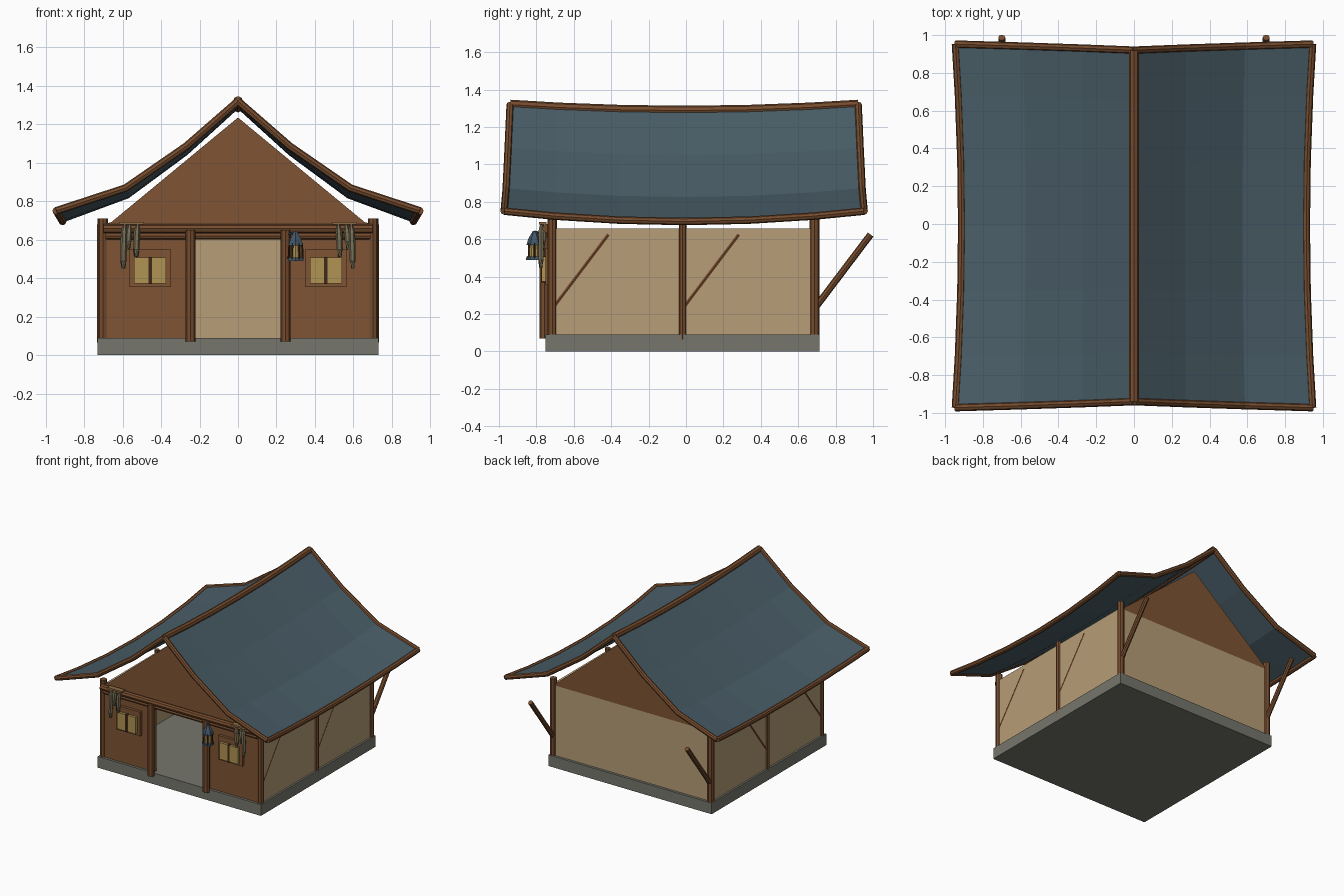
import bpy, bmesh
from mathutils import Vector

cube = bpy.data.objects.get("Cube")
if cube:
    bpy.data.objects.remove(cube, do_unlink=True)


def material(name, r, g, b):
    lin = [(c / 255 / 12.92 if c < 11 else ((c / 255 + 0.055) / 1.055) ** 2.4) for c in (r, g, b)]
    m = bpy.data.materials.new(name)
    m.use_nodes = True
    m.diffuse_color = (*lin, 1)
    m.node_tree.nodes["Principled BSDF"].inputs["Base Color"].default_value = (*lin, 1)
    return m


BLUE = material("slate blue cloth", 74, 94, 104)
WOOD = material("pole wood", 118, 76, 46)
PLANK = material("plank brown", 126, 84, 51)
CANVAS = material("tan canvas", 183, 158, 119)
STONE = material("grey stone", 118, 118, 109)
GLOW = material("warm yellow", 176, 147, 82)
DRIED = material("dried grey", 122, 113, 88)
DARK = material("dark brown", 66, 42, 24)
RACK = material("rack tan", 140, 108, 66)
IRON = material("lantern blue", 66, 86, 102)


def finish(name, bm, mat):
    bmesh.ops.recalc_face_normals(bm, faces=bm.faces)
    mesh = bpy.data.meshes.new(name)
    bm.to_mesh(mesh)
    bm.free()
    mesh.materials.append(mat)
    obj = bpy.data.objects.new(name, mesh)
    bpy.context.collection.objects.link(obj)
    return obj


def box(name, x0, x1, y0, y1, z0, z1, mat):
    bm = bmesh.new()
    bmesh.ops.create_cube(bm, size=1)
    for v in bm.verts:
        v.co = Vector(((x0 + x1) / 2 + v.co.x * (x1 - x0),
                       (y0 + y1) / 2 + v.co.y * (y1 - y0),
                       (z0 + z1) / 2 + v.co.z * (z1 - z0)))
    return finish(name, bm, mat)


def pole(name, points, radius, mat, sides=8):
    """Capped round pole through the points; radius may be one per point."""
    pts = [Vector(p) for p in points]
    radii = radius if isinstance(radius, (list, tuple)) else [radius] * len(pts)
    bm = bmesh.new()
    rings = []
    for i, p in enumerate(pts):
        along = pts[min(i + 1, len(pts) - 1)] - pts[max(i - 1, 0)]
        rot = along.to_track_quat('Z', 'Y').to_matrix().to_4x4()
        rot.translation = p
        rings.append(bmesh.ops.create_circle(bm, segments=sides, radius=radii[i], matrix=rot)["verts"])
    for a, b in zip(rings, rings[1:]):
        for k in range(sides):
            j = (k + 1) % sides
            bm.faces.new((a[k], a[j], b[j], b[k]))
    bm.faces.new(rings[0])
    bm.faces.new(rings[-1])
    return finish(name, bm, mat)


def panel(name, outline, y0, y1, mat):
    """Extrude an x-z outline from y0 to y1."""
    bm = bmesh.new()
    face = bm.faces.new([bm.verts.new((x, y0, z)) for x, z in outline])
    new = bmesh.ops.extrude_face_region(bm, geom=[face])["geom"]
    bmesh.ops.translate(bm, vec=(0, y1 - y0, 0),
                        verts=[v for v in new if isinstance(v, bmesh.types.BMVert)])
    return finish(name, bm, mat)


# Base slab and canvas walls
box("floor_slab", -0.73, 0.73, -0.75, 0.715, 0, 0.09, STONE)
box("back_canvas", -0.70, 0.70, 0.665, 0.695, 0.085, 0.655, CANVAS)
for s, side in ((1, "left"), (-1, "right")):
    x0, x1 = sorted((s * 0.69, s * 0.715))
    box(side + "_canvas", x0, x1, -0.70, 0.69, 0.085, 0.658, CANVAS)

# Plank front with door opening, and rear gable
half = [(0.235, 0.085), (0.71, 0.085), (0.71, 0.68), (0.66, 0.69)]
mirror = [(-x, z) for x, z in reversed(half)]
panel("front_wall", half + [(0, 1.235)] + mirror + [(-0.235, 0.605), (0.235, 0.605)],
      -0.73, -0.705, PLANK)
panel("rear_gable", [(0.70, 0.655), (0, 1.235), (-0.70, 0.655)], 0.67, 0.695, PLANK)

# Posts and slanted braces
for s, side in ((1, "left"), (-1, "right")):
    x = s * 0.703
    for y, r, top, label in ((-0.715, 0.026, 0.71, "front"), (-0.018, 0.02, 0.68, "middle"),
                             (0.687, 0.027, 0.71, "rear")):
        px = x if label != "middle" else s * 0.712
        pole(f"{side}_{label}_post", [(px, y, 0.065), (px, y, top)], r, WOOD)
        pole(f"{side}_{label}_brace", [(s * 0.7, y + 0.005, 0.235), (s * 0.7, y + 0.30, 0.625)],
             0.0185, WOOD)
    pole(side + "_door_post", [(s * 0.247, -0.757, 0.07), (s * 0.247, -0.757, 0.65)], 0.027, WOOD)

# Beams over the door
pole("upper_front_beam", [(-0.70, -0.745, 0.658), (0.70, -0.745, 0.658)], 0.024, WOOD)
pole("lower_front_beam", [(-0.69, -0.732, 0.62), (0.69, -0.732, 0.62)], 0.018, WOOD)

# Sagging roof: profile points from ridge to eave
PROFILE = [(0, 1.32), (0.27, 1.085), (0.585, 0.868), (0.945, 0.75)]
STEPS = [-1, -0.72, -0.36, 0, 0.36, 0.72, 1]


def roof_point(s, u, t):
    """Roof position for side s, profile index u and lengthwise t."""
    x, z = PROFILE[u]
    k = u / 3
    dip = 1 - t * t
    return Vector((s * x * (1 - 0.035 * k * dip),
                   -0.01 + t * (0.93 + 0.032 * k),
                   z - dip * (0.032 + 0.023 * k)))


for s, side in ((1, "left"), (-1, "right")):
    bm = bmesh.new()
    grid = [[bm.verts.new(roof_point(s, u, t)) for t in STEPS] for u in range(len(PROFILE))]
    for a, b in zip(grid, grid[1:]):
        for j in range(len(STEPS) - 1):
            bm.faces.new((a[j], a[j + 1], b[j + 1], b[j]))
    roof = finish(side + "_roof", bm, BLUE)
    mod = roof.modifiers.new("thickness", 'SOLIDIFY')
    mod.thickness = 0.012
    mod.offset = 0
    # Poles along the eave and both rakes
    pole(side + "_eave_pole", [roof_point(s, 3, t) for t in STEPS], 0.02, WOOD)
    for t, end in ((-1, "front"), (1, "rear")):
        pole(f"{side}_{end}_rake_pole", [roof_point(s, u, t) for u in range(4)], 0.02, WOOD)
pole("ridge_pole", [roof_point(1, 0, t) for t in STEPS], 0.026, WOOD)

# Windows and hanging racks on the front
for s, side in ((1, "left"), (-1, "right")):
    c = s * 0.457
    box(side + "_window_frame", c - 0.108, c + 0.108, -0.752, -0.72, 0.355, 0.55, PLANK)
    for d in (-0.045, 0.045):
        box(side + "_shutter", c + d - 0.038, c + d + 0.038, -0.772, -0.75, 0.373, 0.507, GLOW)
    box(side + "_mullion", c - 0.009, c + 0.009, -0.775, -0.75, 0.37, 0.51, DARK)
    box(side + "_rack", s * 0.555 - 0.065, s * 0.555 + 0.065, -0.785, -0.745, 0.678, 0.692, RACK)
    for x, bottom, depth in ((0.525, 0.51, -0.772), (0.567, 0.55, -0.765), (0.592, 0.45, -0.775)):
        tip = s * (x + 0.004)
        pole(side + "_hanging_strip",
             [(s * (x - 0.004), depth, 0.68), (s * x, depth, 0.64), (tip, depth, bottom + 0.04),
              (tip, depth, bottom)],
             [0.006, 0.017, 0.016, 0.011], DRIED, 6)

# Lantern hung beside the door
LX, LY = 0.3, -0.81
pole("lantern_hook", [(LX - 0.045, -0.76, 0.625), (LX, LY, 0.64)], 0.007, IRON, 6)
pole("lantern_base", [(LX, LY, 0.49), (LX, LY, 0.507)], [0.046, 0.043], IRON, 6)
pole("lantern_glass", [(LX, LY, 0.505), (LX, LY, 0.575)], [0.033, 0.027], GLOW, 6)
pole("lantern_cap", [(LX, LY, 0.57), (LX, LY, 0.605), (LX, LY, 0.645)], [0.043, 0.032, 0.008], IRON, 6)
for dx, dy in ((-1, 0), (1, 0), (-0.5, -0.87), (0.5, -0.87), (-0.5, 0.87), (0.5, 0.87)):
    pole("lantern_bar", [(LX + dx * 0.037, LY + dy * 0.037, 0.5),
                         (LX + dx * 0.033, LY + dy * 0.033, 0.58)], 0.005, DARK, 4)
